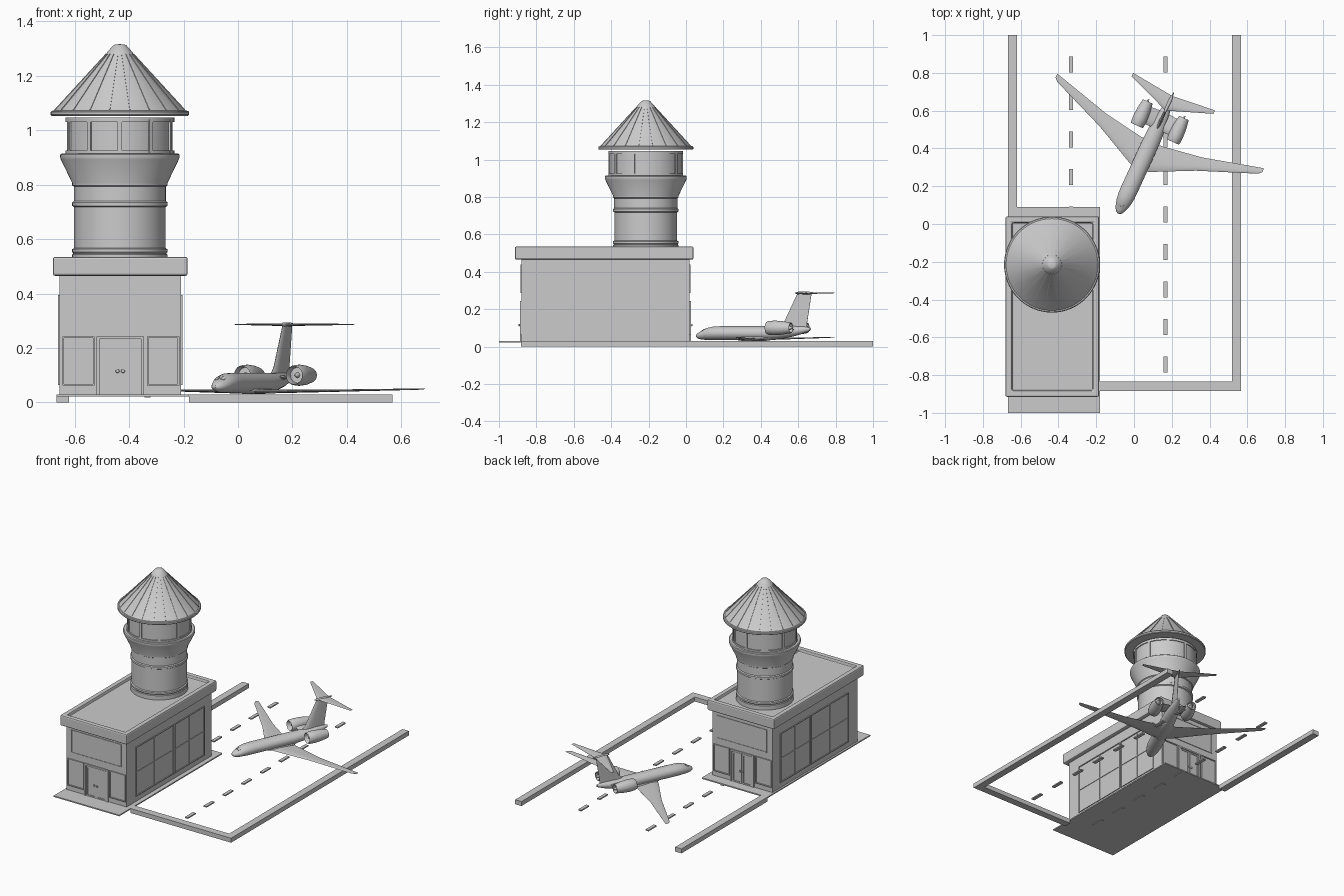
import bpy, bmesh, math
from mathutils import Matrix, Vector

if "Cube" in bpy.data.objects:
    bpy.data.objects.remove(bpy.data.objects["Cube"])

I = Matrix.Identity(4)


def finish(name, bm, mat=I, smooth=True, bevel=0):
    bmesh.ops.recalc_face_normals(bm, faces=bm.faces)
    bm.transform(mat)
    me = bpy.data.meshes.new(name)
    bm.to_mesh(me)
    bm.free()
    ob = bpy.data.objects.new(name, me)
    bpy.context.collection.objects.link(ob)
    if bevel:
        m = ob.modifiers.new("bevel", "BEVEL")
        m.width, m.segments = bevel, 2
    if smooth:
        bpy.ops.object.select_all(action='DESELECT')
        ob.select_set(True)
        bpy.context.view_layer.objects.active = ob
        bpy.ops.object.shade_smooth_by_angle(angle=math.radians(32))
    return ob


def box_bm(x, y, z):
    bm = bmesh.new()
    bmesh.ops.create_cube(bm, size=1)
    for v in bm.verts:
        v.co = Vector([(a + b) / 2 + c * (b - a) for (a, b), c in zip((x, y, z), v.co)])
    return bm


def box(name, x, y, z, mat=I, bevel=0):
    return finish(name, box_bm(x, y, z), mat, False, bevel)


def recess_box(name, x, y, z, n, border, depth, mat=I, bevel=0):
    """Box whose face towards n is inset by border and sunk by depth."""
    bm = box_bm(x, y, z)
    bm.normal_update()
    n = Vector(n)
    f = max(bm.faces, key=lambda f: f.normal.dot(n))
    bmesh.ops.inset_region(bm, faces=[f], thickness=border)
    f2 = bmesh.ops.extrude_discrete_faces(bm, faces=[f])['faces'][0]
    bmesh.ops.translate(bm, verts=f2.verts, vec=-n * depth)
    return finish(name, bm, mat, False, bevel)


def lathe(name, prof, mat=I, steps=64):
    bm = bmesh.new()
    vs = [bm.verts.new((r, 0, z)) for r, z in prof]
    es = [bm.edges.new(p) for p in zip(vs, vs[1:])]
    bmesh.ops.spin(bm, geom=vs + es, cent=(0, 0, 0), axis=(0, 0, 1),
                   angle=2 * math.pi, steps=steps)
    bmesh.ops.remove_doubles(bm, verts=bm.verts, dist=1e-5)
    return finish(name, bm, mat)


def loft(name, rings, mat=I):
    bm = bmesh.new()
    rs = [[bm.verts.new(p) for p in r] for r in rings]
    for a, b in zip(rs, rs[1:]):
        for i in range(len(a)):
            j = (i + 1) % len(a)
            bm.faces.new((a[i], a[j], b[j], b[i]))
    bm.faces.new(rs[0])
    bm.faces.new(rs[-1])
    return finish(name, bm, mat)


# Kerbs, paving slab and runway dashes
box("kerb_left", (-.667, -.62), (.09, 1), (0, .03))
box("kerb_right", (.52, .567), (-.883, 1), (0, .03))
box("kerb_front", (-.18, .52), (-.883, -.835), (0, .03))
box("paving_slab", (-.667, -.18), (-1, .09), (.022, .03))
for cx in (-.333, .167):
    for i in range(9):
        cy = .845 - .1985 * i
        box("runway_dash", (cx - .011, cx + .011), (cy - .042, cy + .042), (.018, .026))

# Terminal body and parapet roof
CX, CY = -.4325, -.43
box("terminal_body", (-.655, -.21), (-.88, .02), (.03, .48))
recess_box("terminal_roof", (-.68, -.185), (-.915, .04), (.465, .535),
           (0, 0, 1), .047, .02, bevel=.008)

# Front and back walls: sign board, two windows, double door
OUT = (0, -1, 0)
for side in ("front", "back"):
    m = Matrix.Translation((CX, CY, 0)) @ Matrix.Rotation(0 if side == "front" else math.pi, 4, 'Z')
    recess_box(side + "_sign_board", (-.187, .183), (-.454, -.44), (.287, .44), OUT, .006, .003, m)
    for a, b in ((-.213, -.094), (.098, .217)):
        recess_box(side + "_window", (a, b), (-.457, -.44), (.062, .243), OUT, .009, .006, m)
    for a, b in ((-.088, -.076), (.076, .088)):
        box(side + "_door_jamb", (a, b), (-.457, -.44), (.03, .243), m)
    box(side + "_door_lintel", (-.076, .076), (-.457, -.44), (.233, .243), m)
    for s in (-1, 1):
        x = sorted((s * .003, s * .072))
        recess_box(side + "_door", x, (-.454, -.44), (.03, .23), OUT, .012, .004, m)
        lathe(side + "_door_knob", [(0, 0), (.003, 0), (.003, .005), (.007, .007), (.006, .011), (0, .012)],
              m @ Matrix.Translation((s * .01, -.453, .115)) @ Matrix.Rotation(math.pi / 2, 4, 'X'), 16)

# Long side walls: large framed windows with glazing bars
for s in (1, -1):
    x = sorted((CX + s * .215, CX + s * .228))
    bar = sorted((CX + s * .215, CX + s * .2265))
    for a, b in ((-.785, -.385), (-.377, -.06)):
        recess_box("side_window", x, (a, b), (.065, .395), (s, 0, 0), .008, .005)
        mid = (a + b) / 2
        box("side_window_bar", bar, (mid - .003, mid + .003), (.07, .39))
        box("side_window_rail", bar, (a + .005, b - .005), (.222, .228))

# Control tower shaft and flare
T = Matrix.Translation((-.434, -.215, 0))
lathe("tower_shaft", [(0, .51), (.175, .51), (.175, .543), (.171, .547), (.175, .552), (.175, .563),
                      (.168, .567), (.168, .718), (.175, .722), (.175, .735), (.169, .74),
                      (.169, .793), (.175, .797), (.175, .806), (.217, .893), (.219, .9),
                      (.219, .91), (.214, .914), (0, .914)], T)
# Lookout cabin with window pillars
lathe("cabin_glass", [(0, .91), (.194, .91), (.194, 1.04), (0, 1.04)], T)
lathe("cabin_sill", [(.19, .912), (.2, .912), (.2, .925), (.19, .925)], T)
lathe("cabin_header", [(0, 1.03), (.2, 1.03), (.2, 1.046), (0, 1.046)], T)
for a in (0, 35, 70, 110, 145, 180, 215, 250, 290, 325):
    box("cabin_pillar", (.185, .2), (-.008, .008), (.915, 1.04),
        T @ Matrix.Rotation(math.radians(a + 90), 4, 'Z'))
# Conical roof with seams
lathe("tower_roof", [(0, 1.053), (.25, 1.053), (.254, 1.057), (.254, 1.067), (.25, 1.071),
                     (.243, 1.072), (.05, 1.28), (.047, 1.286), (.024, 1.312), (.017, 1.315), (0, 1.316)], T, 80)
slope = math.atan2(.208, .193)
for i in range(20):
    box("roof_seam", (-.141, .138), (-.0018, .0018), (-.002, .0025),
        T @ Matrix.Rotation(math.radians(18 * i + 9), 4, 'Z') @ Matrix.Translation((.1465, 0, 1.176))
        @ Matrix.Rotation(slope, 4, 'Y'))

# Aeroplane, local x runs from nose to tail
P = Matrix.Translation((-.083, .055, 0)) @ Matrix.Rotation(math.atan2(.909, .416), 4, 'Z')


def oval(s, w, h, z, n=28):
    return [Vector((s, w * math.cos(2 * math.pi * i / n), z + h * math.sin(2 * math.pi * i / n)))
            for i in range(n)]


def foil(le, te, thick, up, pos):
    """Aerofoil ring; pos is the spanwise base point, up the thickness direction."""
    shape = [(0, 0), (.08, .35), (.3, .5), (.65, .3), (1, .04), (1, -.04), (.65, -.3), (.3, -.5), (.08, -.35)]
    return [Vector(pos) + Vector((le + f * (te - le), 0, 0)) + Vector(up) * (t * thick) for f, t in shape]


loft("fuselage", [oval(*r) for r in (
    (0, .004, .004, .058), (.006, .015, .012, .058), (.02, .025, .019, .059), (.04, .033, .025, .062),
    (.065, .04, .032, .068), (.1, .045, .036, .071), (.14, .046, .037, .072), (.42, .046, .037, .072),
    (.5, .042, .034, .075), (.57, .032, .028, .082), (.63, .019, .019, .089), (.67, .007, .008, .094))], P)
# Cockpit windows
for a, b in ((8, 34), (-34, -8)):
    rings = []
    for s, w, h, z in ((.036, .0325, .0245, .0625), (.052, .0375, .0305, .0655)):
        rings.append([Vector((s, k * w * math.sin(math.radians(t)), z + k * h * math.cos(math.radians(t))))
                      for t, k in ((a, 1.03), (b, 1.03), (b, .9), (a, .9))])
    loft("cockpit_window", rings, P)
loft("wing_fairing", [oval(*r) for r in ((.22, .01, .005, .042), (.27, .042, .013, .044),
                                         (.41, .042, .013, .044), (.47, .01, .005, .044))], P)
for s in (-1, 1):
    up = (0, 0, 1)
    loft("wing", [foil(.25, .425, .016, up, (0, 0, .04)), foil(.27, .42, .014, up, (0, s * .06, .04)),
                  foil(.378, .455, .009, up, (0, s * .28, .043)), foil(.5, .535, .005, up, (0, s * .585, .049)),
                  foil(.517, .538, .003, up, (0, s * .602, .05))], P)
    loft("tailplane", [foil(.6, .685, .009, up, (0, 0, .285)), foil(.69, .71, .004, up, (0, s * .238, .287))], P)
    # Engine nacelle with intake, fan hub and pylon
    E = P @ Matrix.Translation((.465, s * .105, .1)) @ Matrix.Rotation(math.pi / 2, 4, 'Y')
    lathe("engine", [(0, .03), (.028, .03), (.03, .008), (.033, 0), (.037, .01), (.039, .045), (.036, .09),
                     (.028, .14), (.025, .14), (.024, .12), (0, .12)], E, 32)
    lathe("engine_hub", [(0, .01), (.006, .018), (.01, .031), (0, .031)], E, 20)
    lathe("engine_exhaust", [(0, .119), (.014, .119), (.003, .152), (0, .152)], E, 20)
    loft("engine_pylon", [foil(.49, .59, .016, up, (0, s * .02, .09)),
                          foil(.49, .585, .014, up, (0, s * .078, .098))], P)
side = (0, 1, 0)
loft("tail_fin", [foil(.475, .65, .02, side, (0, 0, .09)), foil(.515, .652, .017, side, (0, 0, .13)),
                  foil(.595, .678, .012, side, (0, 0, .285))], P)
loft("tail_fairing", [oval(*r, n=16) for r in ((.582, .002, .002, .286), (.6, .008, .008, .286),
                                               (.66, .009, .008, .286), (.705, .002, .002, .286))], P)
